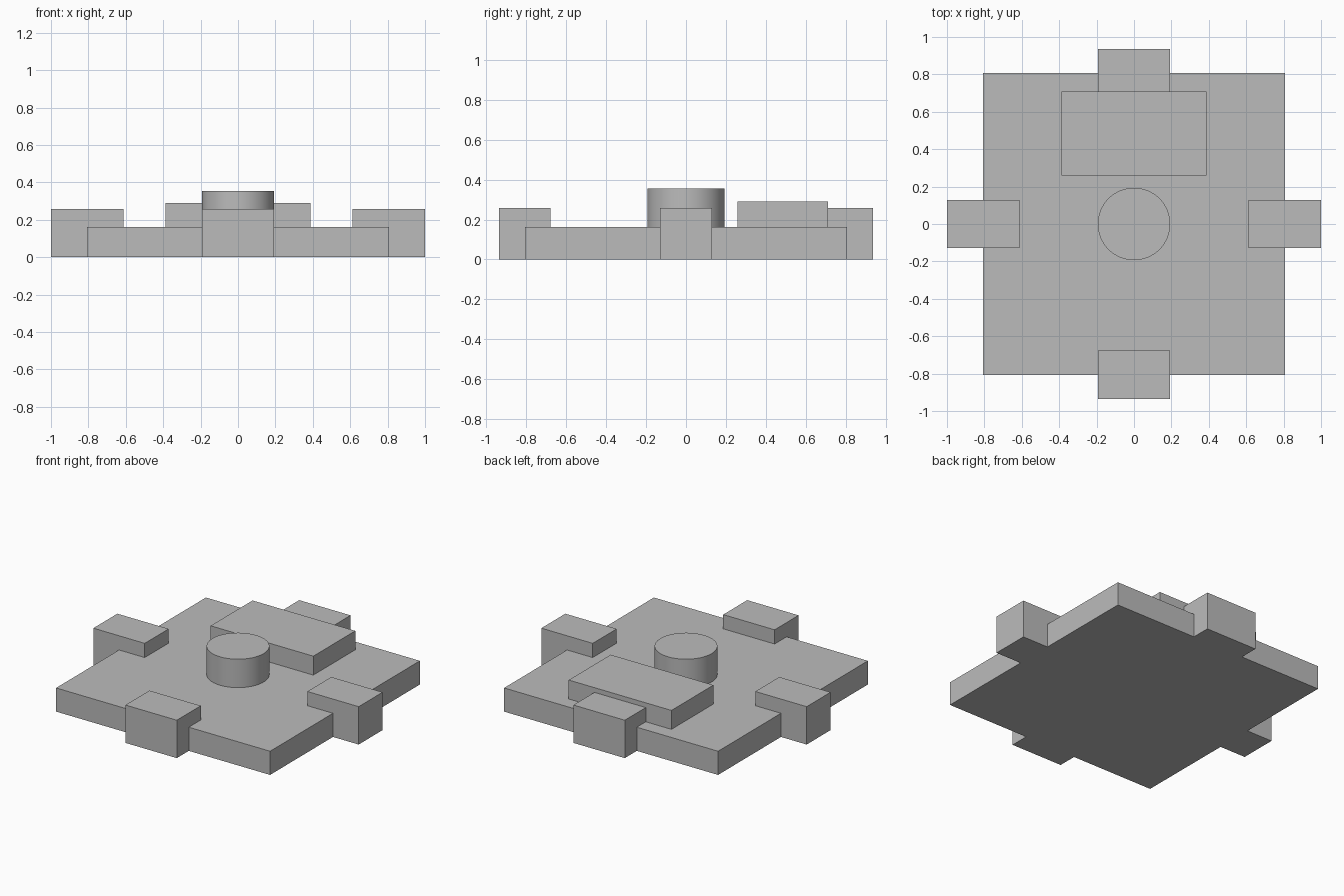
import bpy

cube = bpy.data.objects.get("Cube")
if cube:
    bpy.data.objects.remove(cube, do_unlink=True)

U = 1 / 31  # design module

grey = bpy.data.materials.new("plain_grey")
grey.use_nodes = True
colour = (0.5, 0.5, 0.5, 1)
grey.diffuse_color = colour
grey.node_tree.nodes["Principled BSDF"].inputs["Base Color"].default_value = colour


def finish(obj, name):
    obj.name = obj.data.name = name
    bpy.ops.object.transform_apply(location=True, rotation=True, scale=True)
    obj.data.materials.append(grey)
    return obj


def box(name, x, y, z):
    """Box from (low, high) pairs in modules."""
    spans = (x, y, z)
    bpy.ops.mesh.primitive_cube_add(size=1, location=[(a + b) / 2 * U for a, b in spans])
    obj = bpy.context.object
    obj.scale = [(b - a) * U for a, b in spans]
    return finish(obj, name)


# Square base slab
base = box("base_slab", (-25, 25), (-25, 25), (0, 5))

# Tabs straddling the four edges
tabs = [
    box("left_tab", (19, 31), (-4, 4), (0, 8)),
    box("right_tab", (-31, -19), (-4, 4), (0, 8)),
    box("back_tab", (-6, 6), (21, 29), (0, 8)),
    box("front_tab", (-6, 6), (-29, -21), (0, 8)),
]

# Raised plate towards the back, overlapping the back tab
plate = box("raised_plate", (-12, 12), (8, 22), (5, 9))

# Round centre post
bpy.ops.mesh.primitive_cylinder_add(vertices=64, radius=6 * U, depth=6 * U, location=(0, 0, 8 * U))
post = finish(bpy.context.object, "centre_post")
bpy.ops.object.shade_smooth_by_angle()

# Fuse everything into one clean solid
bpy.context.view_layer.objects.active = base
for part in tabs + [plate, post]:
    fuse = base.modifiers.new("fuse_" + part.name, 'BOOLEAN')
    fuse.operation = 'UNION'
    fuse.solver = 'EXACT'
    fuse.object = part
    bpy.ops.object.modifier_apply(modifier=fuse.name)
    bpy.data.objects.remove(part, do_unlink=True)
base.name = base.data.name = "base_with_tabs_plate_and_post"

# Smooth round wall, sharp corners
bpy.ops.object.select_all(action='DESELECT')
base.select_set(True)
bpy.ops.object.shade_smooth_by_angle()
